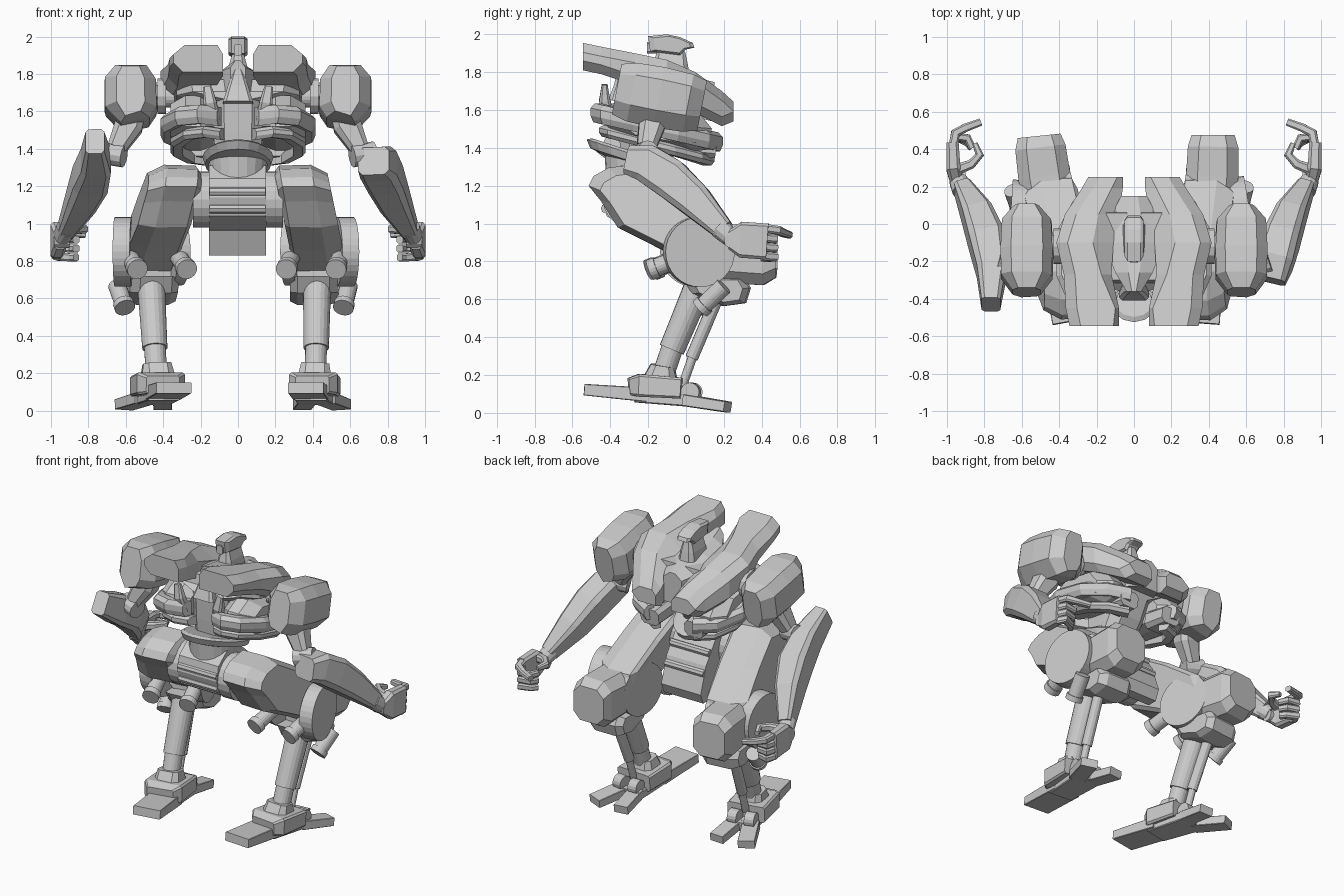
import bpy, bmesh, math
from mathutils import Vector as V, Matrix

# The left leg is turned out a little more than the right one
PIVOT = Matrix.Translation((.43, -.1, 0))
YAW = PIVOT @ Matrix.Rotation(math.radians(-6), 4, 'Z') @ PIVOT.inverted()


def loft(name, rings, both=True, leg=False):
    """Skin a list of rings; optionally add the x-mirrored twin."""
    for side in ((1, -1) if both else (1,)):
        bm = bmesh.new()
        rows = []
        for r in rings:
            ps = [YAW @ V(p) if leg and side < 0 else V(p) for p in r]
            rows.append([bm.verts.new((p.x * side - (.012 if leg else 0), p.y, p.z)) for p in ps])
        n = len(rows[0])
        for a, b in zip(rows, rows[1:]):
            for i in range(n):
                bm.faces.new((a[i], a[(i + 1) % n], b[(i + 1) % n], b[i]))
        bm.faces.new(rows[0][::-1])
        bm.faces.new(rows[-1])
        bmesh.ops.recalc_face_normals(bm, faces=bm.faces[:])
        me = bpy.data.meshes.new(name)
        bm.to_mesh(me)
        bm.free()
        tag = (("right_" if side > 0 else "left_") + name) if both else name
        bpy.context.collection.objects.link(bpy.data.objects.new(tag, me))


def beam(name, st, both=True, hint=(1, 0, 0), ch=0.22, leg=False, flip=False):
    """Chamfered box swept through stations (x, y, z, width, height)."""
    pts = [V(s[:3]) for s in st]
    rings = []
    for i, s in enumerate(st):
        t = (pts[min(i + 1, len(pts) - 1)] - pts[max(i - 1, 0)]).normalized()
        u = V(hint)
        u = (u - t * u.dot(t)).normalized()
        v = t.cross(u)
        a, b = s[3] / 2, s[4] / 2
        c = ch * min(a, b) * 2
        prof = [(a, b - c), (a - c, b), (c - a, b), (-a, b - c),
                (-a, c - b), (c - a, -b), (a - c, -b), (a, c - b)]
        ring = [pts[i] + u * p + v * q for p, q in prof]
        rings.append([V((-p.x, p.y, p.z)) for p in ring] if flip else ring)
    loft(name, rings, both, leg)


def cyl(name, p0, p1, r0, r1=None, n=20, both=True, leg=False):
    p0, p1 = V(p0), V(p1)
    q = (p1 - p0).to_track_quat('Z', 'Y')
    loft(name, [[p + q @ V((r * math.cos(k * math.tau / n), r * math.sin(k * math.tau / n), 0))
                 for k in range(n)] for p, r in ((p0, r0), (p1, r1 or r0))], both, leg)


def prism(name, prof, layers, both=True, shear=0.0, z0=0.0, leg=False):
    """yz profile stacked along x; layers are (x, scale)."""
    cy = sum(p[0] for p in prof) / len(prof)
    cz = sum(p[1] for p in prof) / len(prof)
    loft(name, [[V((x + shear * (z0 - z), cy + (y - cy) * s, cz + (z - cz) * s))
                 for y, z in prof] for x, s in layers], both, leg)


# Upper back shells: (y, inner top, inner low, outer, z low, z top)
shell = [(-.545, .11, .08, .345, 1.81, 1.955), (-.45, .10, .08, .365, 1.79, 1.935),
         (-.27, .175, .12, .375, 1.73, 1.90), (-.1, .22, .11, .415, 1.65, 1.865),
         (.05, .19, .08, .37, 1.585, 1.80), (.19, .12, .06, .28, 1.515, 1.70),
         (.25, .09, .06, .245, 1.54, 1.645)]
loft("torso_shell", [[V(p) for p in (
    (a, y, t), (o - .06, y, t), (o, y, t - .05), (o, y, b + .05), (o - .05, y, b),
    (l, y, b), (l, y, b + (t - b) * .65))] for y, a, l, o, b, t in shell])

# Centre deck, chest wedge and core
deck = [(-.36, .04), (-.26, .1), (-.1, .16), (.05, .12), (.15, .07)]
loft("centre_deck", [[V((s * w, y, z - .25 * (y + .1))) for s, z in
                      ((-1, 1.60), (1, 1.60), (1, 1.77), (.3, 1.81), (-.3, 1.81), (-1, 1.77))]
                     for y, w in deck], False)
beam("chest_wedge", [(0, -.37, 1.645, .16, .08), (0, -.345, 1.73, .11, .07), (0, -.33, 1.82, .05, .06)], False)
beam("torso_core", [(0, -.24, 1.30, .24, .22), (0, -.19, 1.45, .26, .34), (0, -.16, 1.6, .27, .42),
                    (0, -.12, 1.66, .66, .40), (0, -.12, 1.77, .66, .36)], False)

# Chest pods with collar bands and fins
pod = [(-.42, 1.64), (-.45, 1.52), (-.33, 1.44), (.06, 1.37), (.14, 1.38),
       (.16, 1.5), (.05, 1.64), (-.3, 1.70)]
prism("chest_pod", pod, [(.13, .7), (.2, .92), (.28, .92), (.36, .66)])
arc = [(.10, -.42), (.2, -.475), (.31, -.43), (.38, -.27), (.38, -.05), (.30, .1), (.17, .165)]
for nm, dz, k, h in (("collar_band", .01, 1, .10), ("lower_collar_band", -.085, .86, .06)):
    rings = []
    for x, y in arc:
        p = V((x * k, (y + .16) * k - .16, 1.50 + dz - .24 * (y + .16)))
        d = (p - V((0, -.16, p.z))).normalized() * .035
        up = V((0, 0, h / 2))
        rings.append([p - d - up, p + d * .5 - up, p + d - up * .3, p + d + up * .5, p + d * .2 + up, p - d + up])
    loft(nm, rings)
beam("chest_fin", [(.13, -.40, 1.55, .07, .06), (.15, -.43, 1.65, .07, .06), (.165, -.43, 1.735, .045, .03)])
beam("rear_pod", [(.17, .0, 1.42, .16, .12), (.17, .16, 1.40, .14, .11)])

# Head
beam("neck", [(0, -.08, 1.78, .12, .2), (0, -.08, 1.84, .10, .18), (0, -.08, 1.91, .06, .15)], False)
prism("head", [(-.2, 1.99), (-.19, 1.91), (-.03, 1.89), (0, 1.92), (.045, 1.93), (.035, 1.955),
               (-.03, 1.985), (-.1, 2.0)], [(-.05, .8), (-.035, 1), (.035, 1), (.05, .8)], False)
beam("head_eye", [(0, -.205, 1.93, .045, .06), (0, -.15, 1.93, .045, .06)], False)

# Waist: tilted lip plate, bowl and pelvis block
lip = []
for r, dz in ((.65, -.045), (.93, -.03), (1, .01), (.9, .025)):
    lip.append([V((.19 * r * math.cos(a), -.245 + .28 * r * math.sin(a),
                   1.345 + dz - .32 * .28 * r * math.sin(a)))
                for a in [k * math.tau / 20 for k in range(20)]])
loft("waist_plate", lip, False)
cyl("waist_column", (0, -.27, 1.2), (0, -.27, 1.37), .15, .16, both=False)
prism("pelvis", [(-.45, 1.14), (-.43, 1.24), (-.34, 1.31), (-.2, 1.31), (-.1, 1.22), (.0, 1.08), (.06, .9),
                 (.03, .83), (-.04, .83), (-.1, .96), (-.3, .97), (-.42, 1.04)],
      [(-.155, 1), (.15, 1)], False)
for i, (y, z) in enumerate(((-.435, 1.17), (-.425, 1.08), (-.05, 1.15), (.01, 1.03))):
    cyl(f"pelvis_rib_{i}", (-.152, y, z), (.148, y, z), .025, n=8, both=False)
cyl("hip_joint", (.15, -.29, 1.13), (.24, -.29, 1.13), .15)

# Shoulders and upper arms
cyl("shoulder_axle", (.34, -.12, 1.68), (.46, -.12, 1.68), .06)
cyl("shoulder_ring", (.385, -.12, 1.68), (.43, -.12, 1.68), .095, n=12)
prof = [(-.135, .08), (-.085, .155), (.08, .155), (.135, .09), (.135, -.07), (.05, -.16), (-.1, -.13), (-.14, -.07)]
tilt = Matrix.Translation((.575, -.145, 1.67)) @ Matrix.Rotation(math.radians(-11), 4, 'X')
loft("shoulder_armour", [[tilt @ V((x * sx, y, z * sz)) for x, z in prof]
                         for y, sx, sz in ((-.225, .55, .86), (-.14, 1, 1), (.0, 1.03, 1.03),
                                           (.16, .97, .98), (.235, .5, .85))])
beam("upper_arm", [(.56, -.16, 1.62, .15, .14), (.585, -.18, 1.52, .15, .14), (.65, -.21, 1.4, .1, .1)])
cyl("elbow", (.61, -.24, 1.36), (.73, -.2, 1.38), .06, n=12)

# Forearms: same taper, the left one has a longer elbow guard
tail = [(.79, -.08, 1.235, .19, .21), (.84, .05, 1.12, .16, .18), (.92, .2, .965, .09, .11)]
beam("right_forearm", [(.725, -.30, 1.335, .17, .15), (.75, -.2, 1.315, .2, .2)] + tail, False, ch=.16)
beam("left_forearm", [(.765, -.43, 1.44, .10, .15), (.76, -.25, 1.335, .16, .2)] + tail, False, ch=.16, flip=True)
cyl("wrist_cuff", (.915, .18, .975), (.94, .235, .925), .058, .05, n=12)
cyl("wrist_knob", (.90, .24, .91), (.985, .24, .91), .04, n=12)

# Hands
beam("palm", [(.95, .23, .915, .07, .1), (.965, .29, .915, .075, .19), (.97, .43, .905, .065, .19)])
beam("index_finger", [(.965, .42, .975, .045, .05), (.955, .485, .965, .045, .05), (.9, .515, .95, .04, .045),
                      (.82, .545, .94, .035, .04)], hint=(0, 0, 1))
for i in range(3):
    z = .925 - .048 * i
    beam(f"finger_{i}", [(.97, .41, z, .046, .05), (.955, .465, z - .005, .046, .05),
                         (.89, .46 - .012 * i, z - .01, .042, .045), (.865, .405, z - .01, .04, .04)], hint=(0, 0, 1))
beam("thumb", [(.95, .29, .96, .06, .06), (.87, .32, .97, .05, .05), (.825, .37, .97, .045, .045),
               (.85, .43, .96, .03, .03)], hint=(0, 0, 1))

# Legs
thigh = [(-.515, 1.2), (-.49, 1.25), (-.41, 1.295), (-.26, 1.315), (0, 1.16), (.24, .99), (.29, .82),
         (.12, .72), (-.12, .86), (-.36, .98), (-.45, 1.12)]
prism("thigh", thigh, [(.225, .84), (.25, .98), (.42, 1), (.51, .82)], shear=.17, z0=1.2, leg=True)
cyl("outer_knee_disc", (.54, .06, .85), (.63, .075, .85), .185, n=32, leg=True)
cyl("inner_knee_disc", (.265, .11, .85), (.33, .1, .85), .18, n=32, leg=True)
beam("knee_guard", [(.42, .08, .85, .27, .3), (.43, .25, .84, .28, .31), (.435, .41, .835, .27, .32),
                    (.435, .475, .835, .23, .24)], leg=True)
prism("knee_base", [(-.02, .72), (.3, .72), (.335, .66), (.31, .58), (.2, .565), (.03, .63)],
      [(.29, .75), (.33, 1), (.5, 1), (.55, .75)], leg=True)
for nm, x, a, b in (("inner_thruster", .27, (0, .83), (-.19, .755)), ("outer_thruster", .535, (0, .83), (-.19, .755)),
                    ("lower_thruster", .575, (.2, .67), (.075, .55))):
    cyl(nm, (x + .03, *a), (x, *b), .048, leg=True)
    m = [p + (q - p) * .8 for p, q in zip(a, b)]
    cyl(nm + "_rim", (x + .006, *m), (x, *b), .056, leg=True)
cyl("shin", (.435, .07, .68), (.43, -.075, .335), .075, .068, leg=True)
cyl("shin_piston", (.43, -.07, .35), (.425, -.135, .16), .058, leg=True)
cyl("rear_strut", (.44, .17, .62), (.43, .03, .29), .034, n=12, leg=True)
cyl("rear_strut_rod", (.43, .04, .31), (.43, -.02, .14), .024, n=12, leg=True)

# Feet
beam("ankle_block", [(.42, -.14, .15, .19, .2), (.425, -.125, .25, .15, .12)], leg=True)
beam("foot_body", [(.41, -.29, .14, .18, .09), (.415, -.24, .145, .26, .12), (.43, -.02, .13, .26, .11)], ch=.1, leg=True)
beam("foot_sole", [(.40, -.26, .08, .17, .05), (.43, .06, .06, .2, .06)], ch=.1, leg=True)
beam("front_toe", [(.375, -.53, .122, .19, .06), (.40, -.2, .095, .19, .075)], ch=.05, leg=True)
beam("inner_heel_toe", [(.38, .02, .065, .1, .06), (.355, .23, .031, .1, .055)], ch=.05, leg=True)
beam("outer_heel_toe", [(.48, .0, .065, .11, .06), (.565, .22, .031, .11, .055)], ch=.05, leg=True)
cyl("inner_heel_joint", (.345, .03, .11), (.41, .03, .11), .05, n=16, leg=True)
cyl("outer_heel_joint", (.46, .03, .11), (.525, .02, .11), .05, n=16, leg=True)
